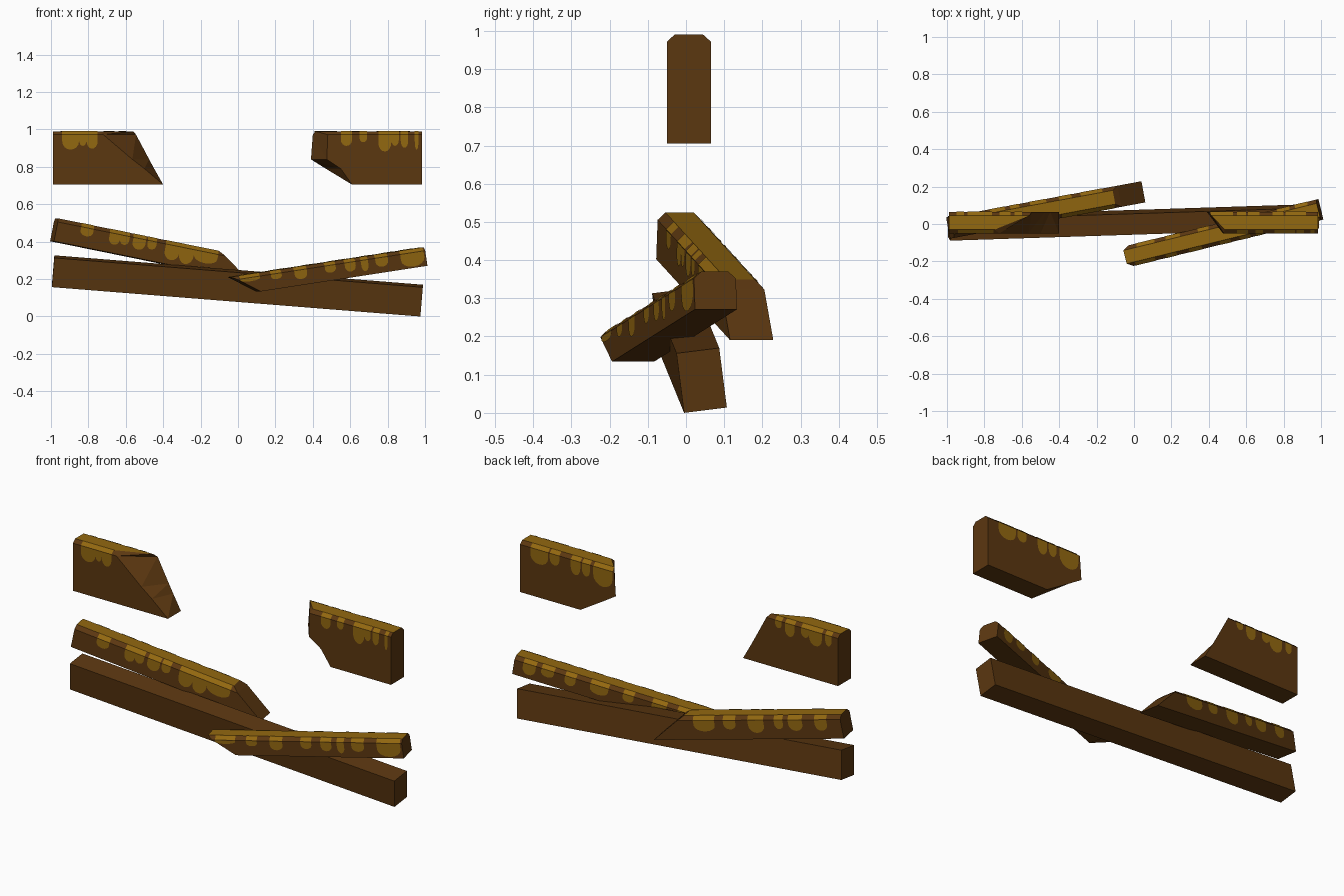
import bpy, math
from mathutils import Matrix, Vector

if "Cube" in bpy.data.objects:
    bpy.data.objects.remove(bpy.data.objects["Cube"])


def material(name, rgb):
    m = bpy.data.materials.new(name)
    m.diffuse_color = (*rgb, 1)
    m.use_nodes = True
    m.node_tree.nodes["Principled BSDF"].inputs["Base Color"].default_value = m.diffuse_color
    return m


BROWN = material("dark_wood", (0.105, 0.038, 0.0052))
GOLD = material("golden_moss", (0.29, 0.138, 0.005))


def make(name, verts, faces, mats, matrix=Matrix()):
    me = bpy.data.meshes.new(name)
    me.from_pydata([matrix @ Vector(v) for v in verts], [], faces)
    me.materials.append(BROWN)
    me.materials.append(GOLD)
    for p, m in zip(me.polygons, mats):
        p.material_index = m
    ob = bpy.data.objects.new(name, me)
    bpy.context.collection.objects.link(ob)
    return ob


def drips(name, half, shoulder, top, inset, side, spans, matrix):
    """Thin moss patches: a strip on the chamfer plus a rounded run on the side."""
    e = 0.0012
    verts, faces = [], []

    def add(pts):
        if side > 0:
            pts = pts[::-1]
        faces.append(list(range(len(verts), len(verts) + len(pts))))
        verts.extend(pts)

    y = side * (half + e)
    yt = side * (half - inset + e)
    for x0, x1, d in spans:
        add([(x0, y, shoulder + e), (x1, y, shoulder + e), (x1, yt, top + e), (x0, yt, top + e)])
        c, r = (x0 + x1) / 2, (x1 - x0) / 2
        run = [(c + r * math.cos(a), y, shoulder - d * (0.45 + 0.55 * math.sin(a)))
               for a in [math.pi * (1 - i / 8) for i in range(9)]]
        add([(x0, y, shoulder)] + run + [(x1, y, shoulder)])
    make(name, verts, faces, [1] * len(faces), matrix)


def beam(name, width, levels, lo, hi, matrix, front, back):
    """levels: (z, inset) from bottom to top; lo / hi: (front xs, back xs) of each end."""
    n, h = len(levels), width / 2
    ring = [(-1, i) for i in range(n)] + [(1, i) for i in reversed(range(n))]
    verts = []
    for end in (lo, hi):
        for s, i in ring:
            z, inset = levels[i]
            verts.append((end[0 if s < 0 else 1][i], s * (h - inset), z))
    m = 2 * n
    faces = [(i, m + i, m + (i + 1) % m, (i + 1) % m) for i in range(m)]
    mats = [1 if i == n - 1 else 0 for i in range(m)]        # top face mossy
    for i in range(n - 1):                                   # end caps, split for broken ends
        a, b, c, d = i, i + 1, m - 2 - i, m - 1 - i
        for tri in ((a, b, c), (a, c, d)):
            faces += [tri, tuple(m + k for k in reversed(tri))]
            mats += [0, 0]
    make(name, verts, faces, mats, matrix)
    (zs, _), (zt, inset) = levels[-2:]
    drips(name + "_front_moss", h, zs, zt, inset, -1, front, matrix)
    drips(name + "_back_moss", h, zs, zt, inset, 1, back, matrix)


def place(loc, yaw=0, pitch=0):
    return (Matrix.Translation(loc) @ Matrix.Rotation(math.radians(yaw), 4, 'Z')
            @ Matrix.Rotation(math.radians(pitch), 4, 'Y'))


# Upper rail: two broken stubs
block = [(0.705, 0), (0.79, 0), (0.84, 0), (0.972, 0), (0.99, 0.02)]
beam("upper_left_stub", 0.115, block,
     ([-0.99] * 5, [-0.99] * 5),
     ([-0.40, -0.50, -0.565, -0.72, -0.745], [-0.40, -0.448, -0.475, -0.545, -0.56]),
     place((0, 0.0075, 0)),
     [(-0.94, -0.85, 0.08), (-0.85, -0.81, 0.06), (-0.81, -0.75, 0.075)],
     [(-0.95, -0.91, 0.06), (-0.89, -0.81, 0.08), (-0.81, -0.76, 0.05), (-0.72, -0.66, 0.07), (-0.64, -0.60, 0.04)])
beam("upper_right_stub", 0.115, block,
     ([0.61, 0.55, 0.475, 0.48, 0.485], [0.61, 0.47, 0.39, 0.40, 0.415]),
     ([0.985] * 5, [0.985] * 5),
     place((0, 0.0075, 0)),
     [(0.55, 0.61, 0.06), (0.65, 0.69, 0.04), (0.75, 0.82, 0.09), (0.82, 0.86, 0.06),
      (0.87, 0.91, 0.07), (0.945, 0.965, 0.08)],
     [(0.41, 0.53, 0.10), (0.55, 0.60, 0.07), (0.61, 0.67, 0.08), (0.74, 0.80, 0.06), (0.81, 0.92, 0.08)])

# Middle rail: two snapped halves, tilted apart
left = [1.083, 0.93, 0.895]
beam("middle_left_rail", 0.115, [(-0.125, 0), (-0.02, 0), (0, 0.02)],
     ([0] * 3, [0] * 3), (left, left),
     place((-0.97, -0.017, 0.525), 10.5, 11.3),
     [(0.13, 0.20, 0.045), (0.29, 0.35, 0.06), (0.35, 0.40, 0.05), (0.42, 0.49, 0.06),
      (0.50, 0.55, 0.045), (0.60, 0.68, 0.08), (0.68, 0.76, 0.085), (0.76, 0.89, 0.06)],
     [(0.08, 0.15, 0.06), (0.22, 0.30, 0.06), (0.33, 0.38, 0.05), (0.44, 0.53, 0.07),
      (0.60, 0.67, 0.05), (0.72, 0.84, 0.06)])
right = [-0.927, -1.045, -1.075]
beam("middle_right_rail", 0.113, [(-0.10, 0), (-0.018, 0), (0, 0.02)],
     (right, right), ([0] * 3, [0] * 3),
     place((0.985, 0.075, 0.37), 13.7, -8.5),
     [(-1.03, -0.92, 0.02), (-0.86, -0.80, 0.03), (-0.73, -0.66, 0.05), (-0.56, -0.50, 0.04),
      (-0.45, -0.39, 0.05), (-0.36, -0.32, 0.06), (-0.28, -0.21, 0.05), (-0.14, -0.01, 0.075)],
     [(-1.0, -0.90, 0.03), (-0.84, -0.76, 0.05), (-0.66, -0.60, 0.04), (-0.52, -0.42, 0.05),
      (-0.34, -0.28, 0.05), (-0.22, -0.15, 0.04), (-0.12, -0.05, 0.06)])

# Fallen bare rail on the ground, slightly rolled
end = [Vector(v) for v in ((0.975, -0.005, 0.0), (0.975, 0.107, 0.014),
                           (0.988, 0.087, 0.17), (0.988, -0.025, 0.156))]
shift = Vector((-1.97, -0.064, 0.157))
make("fallen_rail", end + [v + shift for v in end],
     [(0, 1, 2, 3), (7, 6, 5, 4)] + [(i, i + 4, (i + 1) % 4 + 4, (i + 1) % 4) for i in range(4)],
     [0] * 6)
